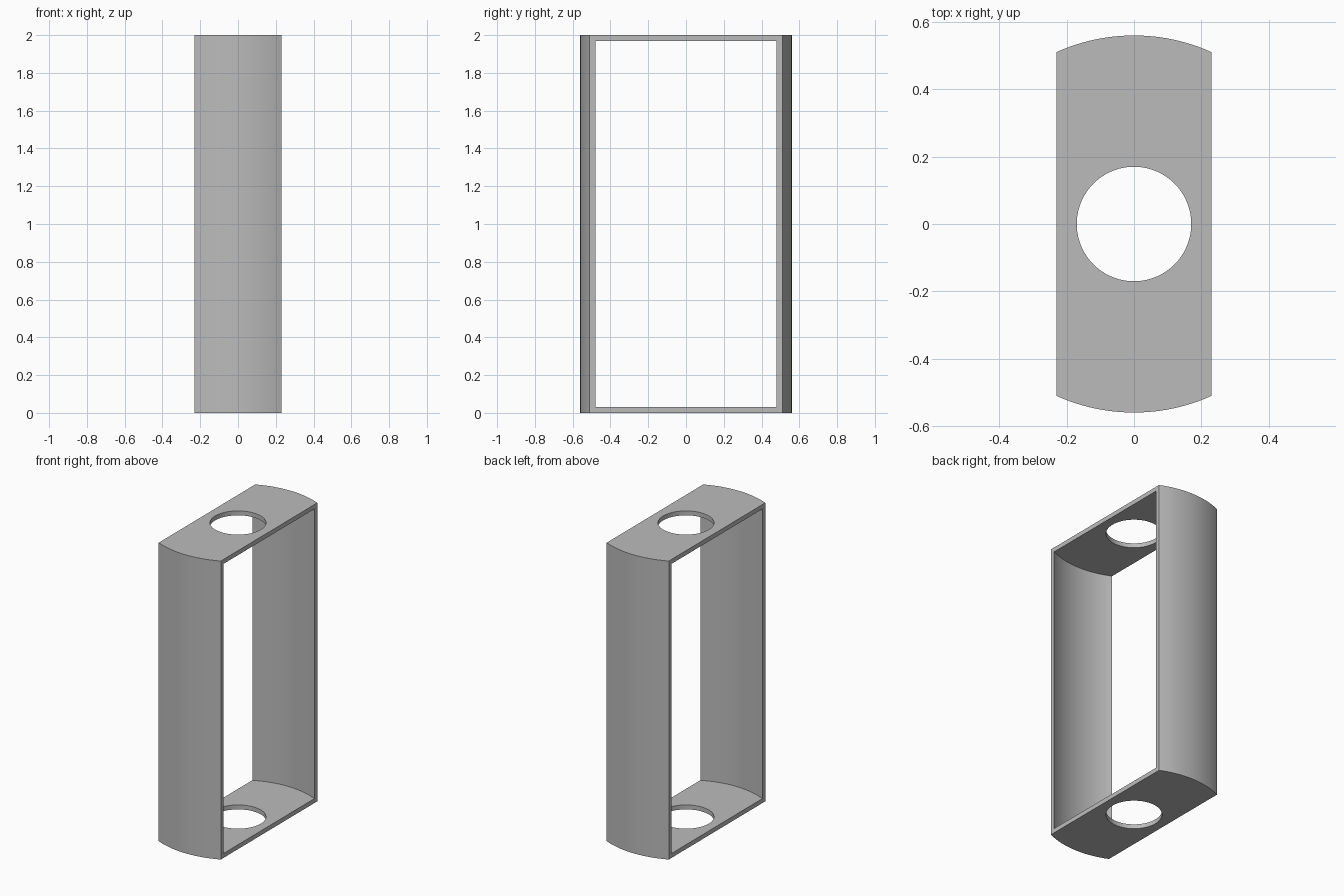
import bpy
import bmesh
import math

cube = bpy.data.objects.get("Cube")
if cube:
    bpy.data.objects.remove(cube, do_unlink=True)

HEIGHT = 2.0
HALF_WIDTH = 0.23
OUTER_RADIUS = 0.56
INNER_RADIUS = 0.532
PLATE = 0.03
HOLE_RADIUS = 0.17

# Single grey material
grey = bpy.data.materials.new("plain grey")
grey.use_nodes = True
colour = (0.5, 0.5, 0.5, 1.0)
grey.diffuse_color = colour
grey.node_tree.nodes["Principled BSDF"].inputs["Base Color"].default_value = colour


def prism(name, outline, bottom, top):
    """Extrude a counter-clockwise plan outline between two heights."""
    bm = bmesh.new()
    face = bm.faces.new([bm.verts.new((x, y, bottom)) for x, y in outline])
    result = bmesh.ops.extrude_face_region(bm, geom=[face])
    raised = [v for v in result["geom"] if isinstance(v, bmesh.types.BMVert)]
    bmesh.ops.translate(bm, verts=raised, vec=(0, 0, top - bottom))
    bmesh.ops.recalc_face_normals(bm, faces=bm.faces)
    mesh = bpy.data.meshes.new(name)
    bm.to_mesh(mesh)
    bm.free()
    mesh.materials.append(grey)
    obj = bpy.data.objects.new(name, mesh)
    bpy.context.collection.objects.link(obj)
    return obj


def slab_outline(radius, half_width, steps=24):
    """Circle trimmed by two straight sides, leaving a front and a back arc."""
    half = math.asin(half_width / radius)
    points = []
    for middle in (-math.pi / 2, math.pi / 2):
        for i in range(steps + 1):
            a = middle - half + 2 * half * i / steps
            points.append((radius * math.cos(a), radius * math.sin(a)))
    return points


def circle_outline(radius, steps=96):
    return [(radius * math.cos(math.tau * i / steps),
             radius * math.sin(math.tau * i / steps)) for i in range(steps)]


# Outer body with curved front and back
frame = prism("curved_frame", slab_outline(OUTER_RADIUS, HALF_WIDTH), 0, HEIGHT)

# Open middle, then the round hole through both end plates
cutters = [
    prism("opening_cutter", slab_outline(INNER_RADIUS, HALF_WIDTH + 0.05),
          PLATE, HEIGHT - PLATE),
    prism("hole_cutter", circle_outline(HOLE_RADIUS), -0.1, HEIGHT + 0.1),
]

bpy.ops.object.select_all(action="DESELECT")
bpy.context.view_layer.objects.active = frame
frame.select_set(True)
for cutter in cutters:
    cutter.hide_render = True
    cut = frame.modifiers.new(cutter.name, "BOOLEAN")
    cut.operation = "DIFFERENCE"
    cut.solver = "EXACT"
    cut.object = cutter
    bpy.ops.object.modifier_apply(modifier=cut.name)
    bpy.data.objects.remove(cutter, do_unlink=True)

# Smooth curved walls, crisp rims
bpy.ops.object.shade_smooth_by_angle(angle=math.radians(30))
